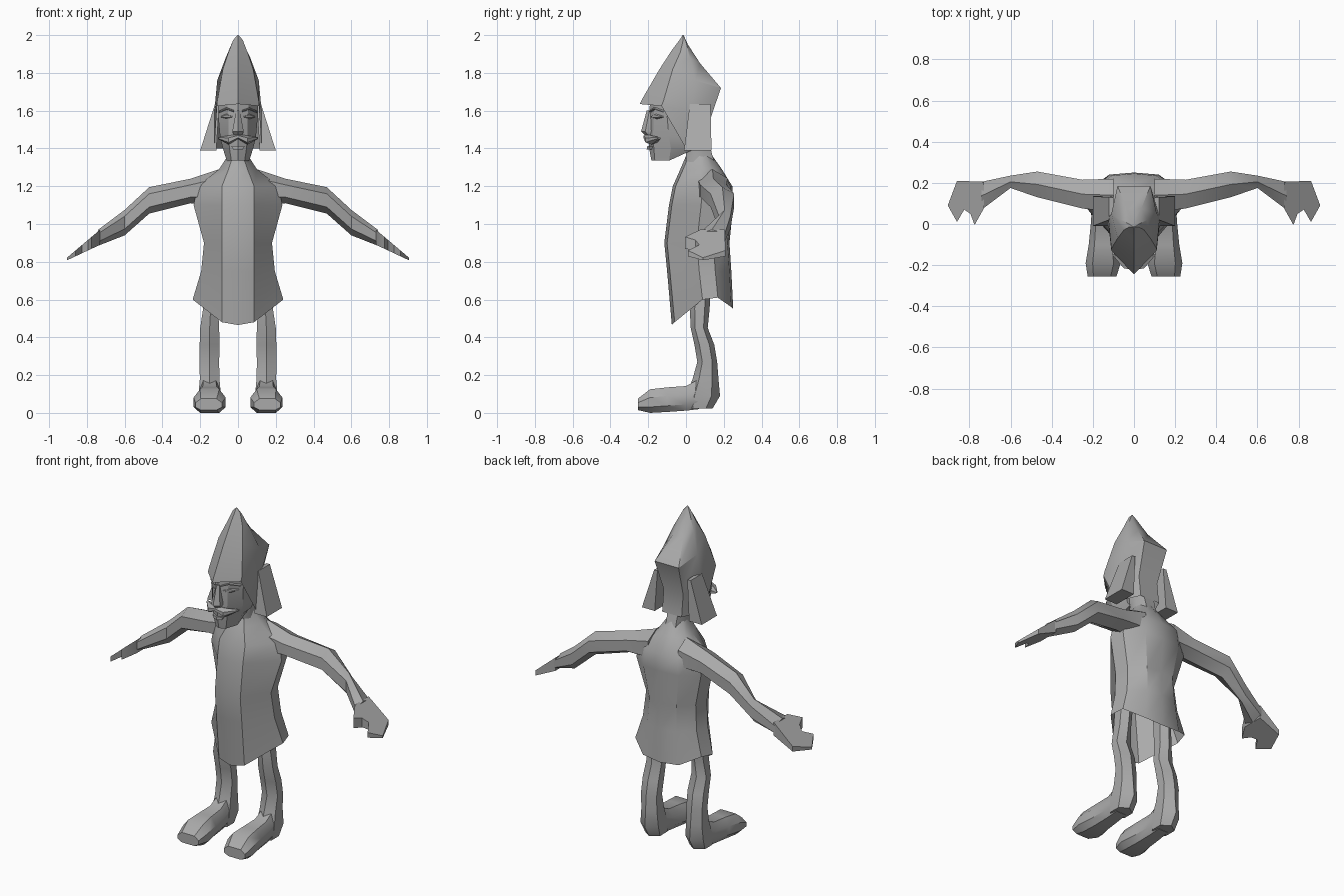
import bpy
import bmesh
import math
from mathutils import Vector

default_cube = bpy.data.objects.get("Cube")
if default_cube:
    bpy.data.objects.remove(default_cube, do_unlink=True)

# One plain grey for the whole figure
GREY = (0.4, 0.4, 0.4, 1.0)
grey = bpy.data.materials.new("plain_grey")
grey.use_nodes = True
grey.diffuse_color = GREY
grey.node_tree.nodes["Principled BSDF"].inputs["Base Color"].default_value = GREY

# Unit cross-sections
HEX = [(0, -1), (1, -.5), (1, .5), (0, 1), (-1, .5), (-1, -.5)]
OCT = [(-.6, -1), (.6, -1), (1, -.5), (1, .3), (.6, 1), (-.6, 1), (-1, .3), (-1, -.5)]
BOX = [(-1, -1), (1, -1), (1, 1), (-1, 1)]


def loft(name, rings, cap_start=True, cap_end=True, mirror=False, angle=35):
    """Skin a list of equal-length point rings."""
    bm = bmesh.new()
    loops = [[bm.verts.new(point) for point in ring] for ring in rings]
    count = len(loops[0])
    for lower, upper in zip(loops, loops[1:]):
        for i in range(count):
            j = (i + 1) % count
            bm.faces.new((lower[i], lower[j], upper[j], upper[i]))
    if cap_start:
        bm.faces.new(loops[0][::-1])
    if cap_end:
        bm.faces.new(loops[-1])
    bmesh.ops.recalc_face_normals(bm, faces=bm.faces)
    mesh = bpy.data.meshes.new(name)
    bm.to_mesh(mesh)
    bm.free()
    obj = bpy.data.objects.new(name, mesh)
    mesh.materials.append(grey)
    bpy.context.collection.objects.link(obj)
    bpy.ops.object.select_all(action="DESELECT")
    obj.select_set(True)
    bpy.context.view_layer.objects.active = obj
    bpy.ops.object.shade_smooth_by_angle(angle=math.radians(angle))
    if mirror:
        obj.modifiers.new("Mirror", "MIRROR").use_axis[0] = True
    return obj


def tube(name, axis, rows, section, mirror=False, angle=35):
    """Loft a section along an axis; each row is position, then the span of the other two axes."""
    rings = []
    for along, u0, u1, v0, v1 in rows:
        ring = []
        for u, v in section:
            point = [(u0 + u1) / 2 + u * (u1 - u0) / 2, (v0 + v1) / 2 + v * (v1 - v0) / 2]
            point.insert("xyz".index(axis), along)
            ring.append(Vector(point))
        rings.append(ring)
    return loft(name, rings, mirror=mirror, angle=angle)


def both_sides(half):
    """Complete a half ring, given from front to back, with its mirror image."""
    return half + [(-x, y, z) for x, y, z in reversed(half) if x > 0]


# Tunic: flat front panels, narrow side strips, rounded back, open hem
tunic = []
hem_drop = [-.135, -.12, 0, .01, -.04, -.05]
for z, w, front, back in [(.6, .24, -.075, .25), (.75, .195, -.1, .24), (.9, .18, -.115, .23),
                          (1.1, .235, -.09, .25), (1.2, .215, -.07, .245),
                          (1.29, .1, -.03, .19), (1.36, .055, 0, .14)]:
    panel = min(.085, w * .5)
    side = front + (back - front) * .5
    half = [(0, front, z), (panel, front + .015, z), (w, side, z),
            (w * .92, side + (back - side) * .5, z), (w * .5, back - .01, z), (0, back, z)]
    if not tunic:
        half = [(x, y, z + drop) for (x, y, z), drop in zip(half, hem_drop)]
    tunic.append(both_sides(half))
loft("tunic", tunic, cap_start=False)

# Neck
tube("neck", "z", [(1.28, -.06, .06, 0, .17), (1.36, -.055, .055, 0, .14),
                   (1.44, -.06, .06, 0, .12)], OCT)

# Arms, drooping to the sides
tube("arms", "x", [(.1, .06, .22, 1.1, 1.29), (.25, .075, .215, 1.11, 1.24),
                   (.47, .13, .255, 1.055, 1.195), (.6, .175, .235, .94, 1.075),
                   (.74, .07, .205, .885, .97)], HEX, mirror=True)

# Hands: a flat tapered outline with thumb and fingers
outline = [(.73, .075), (.775, -.005), (.795, .05), (.825, .07), (.86, .01),
           (.905, .09), (.86, .21), (.73, .205)]


def hand_ring(direction):
    ring = []
    for x, y in outline:
        reach = (x - .73) / .175
        ring.append((x, y, .93 - .115 * reach + direction * (.04 - .033 * reach)))
    return ring


loft("hands", [hand_ring(-1), hand_ring(1)], mirror=True)

# Legs
tube("legs", "z", [(.8, .09, .17, .02, .14), (.55, .105, .185, .02, .125),
                   (.45, .1, .2, .025, .115), (.36, .097, .203, .045, .15),
                   (.27, .1, .204, .06, .165), (.18, .098, .202, .035, .172),
                   (.09, .09, .21, 0, .18), (.022, .1, .2, 0, .14)], HEX, mirror=True)

# Shoes
tube("shoes", "y", [(.07, .095, .205, .02, .18), (0, .09, .21, .012, .142),
                    (-.1, .08, .22, .005, .135), (-.19, .065, .235, 0, .125),
                    (-.255, .085, .225, .015, .075)], OCT, mirror=True)

# Head, from crown to jaw
head = []
for z, front, cheek, cheek_y, side, side_y in [
        (1.66, -.19, .06, -.165, .105, -.09), (1.57, -.195, .05, -.17, .105, -.1),
        (1.46, -.2, .05, -.175, .095, -.09), (1.4, -.195, .045, -.17, .08, -.08),
        (1.335, -.183, .035, -.165, .06, -.09)]:
    head.append(both_sides([(0, front, z), (cheek, cheek_y, z), (side, side_y, z),
                            (side * .9, .03, max(z, 1.39))]))
loft("head", head, angle=25)

# Nose, moustache, lower lip, eyes and brows
tube("nose", "z", [(1.6, -.01, .01, -.208, -.15), (1.49, -.03, .03, -.238, -.15),
                   (1.472, -.022, .022, -.22, -.15)], HEX)
tube("moustache", "x", [(0, -.225, -.18, 1.45, 1.475), (.05, -.215, -.15, 1.42, 1.468),
                        (.105, -.15, -.135, 1.45, 1.46)], HEX, mirror=True)
tube("lower_lip", "z", [(1.412, -.035, .035, -.205, -.16), (1.395, -.025, .025, -.208, -.16)], HEX)
tube("eyes", "x", [(.03, -.187, -.17, 1.565, 1.572), (.06, -.167, -.14, 1.555, 1.585),
                   (.09, -.128, -.11, 1.565, 1.57)], HEX, mirror=True)
tube("brows", "x", [(.02, -.198, -.17, 1.592, 1.602), (.06, -.175, -.14, 1.605, 1.618),
                    (.1, -.122, -.1, 1.588, 1.598)], HEX, mirror=True)

# Pointed hood: front ridge, side and flat back strip, drawn up to a tip
hood = [
    [(0, -.245, 1.635), (.11, -.13, 1.625), (.125, 0, 1.4), (.065, .135, 1.4)],
    [(0, -.23, 1.665), (.11, -.12, 1.65), (.125, .03, 1.6), (.065, .12, 1.53)],
    [(0, -.14, 1.82), (.08, -.07, 1.82), (.11, .05, 1.76), (.08, .185, 1.72)],
    [(0, -.075, 1.92), (.05, -.03, 1.91), (.065, .02, 1.88), (.035, .075, 1.85)],
    [(0, -.03, 1.98), (.025, -.015, 1.975), (.025, 0, 1.965), (.012, .01, 1.95)],
    [(0, -.018, 2), (.002, -.015, 2), (.002, -.014, 2), (.001, -.013, 2)],
]
loft("hood", [both_sides(half) for half in hood], cap_start=False)

# Ear flaps flaring out of the hood
tube("ear_flaps", "z", [(1.39, .115, .2, -.01, .135), (1.635, .1, .122, .02, .13)],
     BOX, mirror=True)
